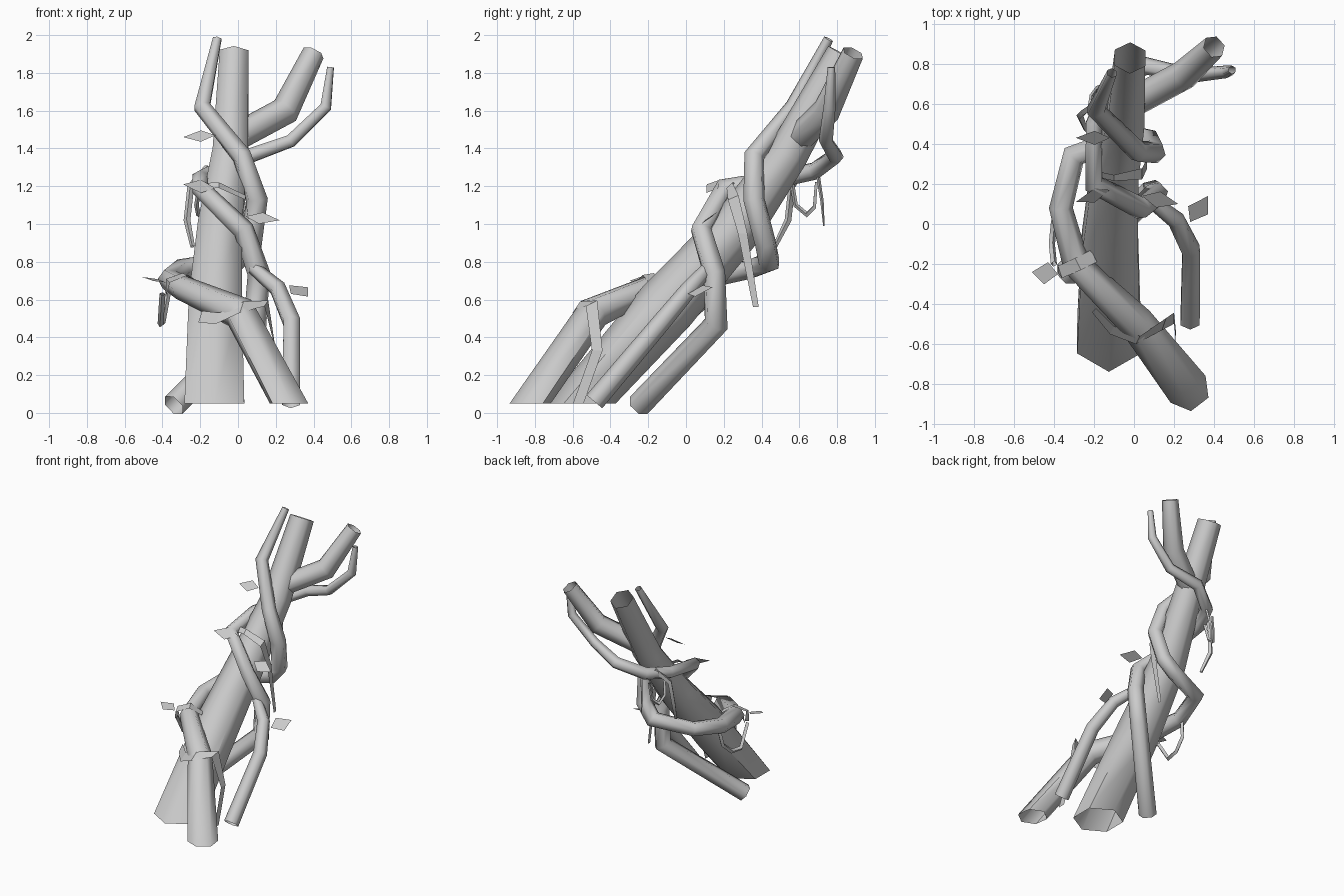
import bpy
import math
from mathutils import Vector

cube = bpy.data.objects.get("Cube")
if cube:
    bpy.data.objects.remove(cube)

# Single bark colour
bark = bpy.data.materials.new("grey_bark")
bark.use_nodes = True
GREY = (0.6, 0.6, 0.6, 1)
bark.diffuse_color = GREY
bark.node_tree.nodes["Principled BSDF"].inputs["Base Color"].default_value = GREY
bark.node_tree.nodes["Principled BSDF"].inputs["Roughness"].default_value = 0.8


def make(name, verts, faces, smooth=True):
    mesh = bpy.data.meshes.new(name)
    mesh.from_pydata(verts, [], faces)
    mesh.materials.append(bark)
    ob = bpy.data.objects.new(name, mesh)
    bpy.context.collection.objects.link(ob)
    if smooth:
        bpy.ops.object.select_all(action='DESELECT')
        ob.select_set(True)
        bpy.context.view_layer.objects.active = ob
        bpy.ops.object.shade_smooth_by_angle(angle=math.radians(62))
    return ob


def tube(name, path, sides=6, flat_base=False):
    """Open mitred tube; path entries are x, y, z, radius."""
    pts = [Vector(p[:3]) for p in path]
    dirs = [(b - a).normalized() for a, b in zip(pts, pts[1:])]
    u = dirs[0].cross(Vector((1, 0, 0))).normalized()
    level = dirs[0].rotation_difference(Vector((0, 0, 1)))
    verts, faces = [], []
    for i, p in enumerate(pts):
        d = dirs[max(i - 1, 0)]
        nxt = dirs[min(i, len(dirs) - 1)]
        n = (d + nxt).normalized()
        v = d.cross(u)
        for k in range(sides):
            a = math.tau * k / sides
            o = (u * math.cos(a) + v * math.sin(a)) * path[i][3]
            if i == 0 and flat_base:
                verts.append(p + level @ o)
            else:
                verts.append(p + o - d * (o.dot(n) / d.dot(n)))
        u = d.rotation_difference(nxt) @ u
    for i in range(len(pts) - 1):
        for k in range(sides):
            a, b = i * sides + k, i * sides + (k + 1) % sides
            faces.append((a, b, b + sides, a + sides))
    return make(name, verts, faces)


def ribbon(name, path, across):
    """Flat strip; across is half of its width vector at each point."""
    verts, faces = [], []
    for p, w in zip(path, across):
        verts += [Vector(p) - Vector(w), Vector(p) + Vector(w)]
    for i in range(0, len(verts) - 2, 2):
        faces.append((i, i + 1, i + 3, i + 2))
    return make(name, verts, faces, False)


def leaf(name, base, tip, side):
    base, tip, side = Vector(base), Vector(tip), Vector(side)
    mid = base.lerp(tip, 0.45)
    return make(name, [base, mid + side, tip, mid - side], [(0, 1, 2, 3)], False)


# Leaning trunk and its upper branch
tube("trunk", [(-.125, -.555, .05, .183), (-.12, -.1, .57, .162), (-.095, .26, .97, .135),
               (-.04, .54, 1.37, .108), (-.02, .83, 1.9, .088)], 6, True)
tube("upper_branch", [(-.02, .6, 1.455, .075), (.25, .745, 1.6, .075), (.4, .885, 1.905, .06)])

# Thick vine: front root, round the left and back, up to a pointed tip
tube("front_vine", [(.27, -.825, .05, .11), (.01, -.49, .53, .088), (-.29, -.2, .66, .067),
                    (-.365, .08, .705, .058), (-.3, .34, .76, .055), (-.02, .44, .8, .058),
                    (.07, .42, .9, .058), (.1, .36, 1.13, .058), (.02, .36, 1.36, .052),
                    (-.19, .57, 1.62, .045), (-.11, .755, 1.98, .026)], 6, True)

# Second vine: back root, over the front of the trunk, round the back to the far tip
tube("back_vine", [(-.34, -.25, .04, .065), (.09, .16, .47, .062), (.11, .15, .74, .06),
                   (.03, .08, .97, .055), (-.2, .2, 1.19, .048), (-.2, .5, 1.24, .046),
                   (-.12, .68, 1.28, .046), (.06, .79, 1.36, .043), (.28, .74, 1.44, .037),
                   (.465, .76, 1.62, .032), (.49, .77, 1.83, .02)])
tube("side_root", [(.08, .12, .77, .035), (.21, .02, .66, .045), (.285, -.13, .48, .05),
                   (.28, -.485, .06, .055)])

# Thin hanging tendrils
tube("left_tendril", [(-.16, .62, 1.3, .02), (-.25, .56, 1.2, .018), (-.27, .54, 1.02, .018),
                      (-.24, .47, .88, .012)], 4)
tube("looped_tendril", [(-.2, .56, 1.22, .012), (-.22, .58, 1.1, .012), (-.21, .64, 1.05, .012),
                        (-.18, .68, 1.09, .012), (-.16, .69, 1.22, .01)], 4)
tube("short_tendril", [(-.1, .7, 1.25, .01), (-.12, .72, 1.12, .009), (-.12, .73, .99, .004)], 4)
tube("low_loop", [(-.36, .11, .7, .016), (-.385, .09, .56, .016), (-.4, 0, .48, .016),
                  (-.41, -.1, .47, .016), (-.4, -.2, .63, .016)], 4)

# Flat ribbons draped over the vines and trunk
ribbon("lower_ribbon",
       [(-.2, -.43, .51), (-.11, -.53, .5), (.02, -.58, .56), (.15, -.5, .58),
        (.2, -.47, .33), (.21, -.57, .05)],
       [(.01, .01, .03), (.01, .02, .03), (.01, .02, .03), (.01, .03, .015),
        (0, .028, 0), (0, .028, 0)])
ribbon("left_ribbon",
       [(-.2, -.16, .68), (-.28, -.2, .735), (-.37, -.24, .7), (-.38, -.22, .63)],
       [(-.015, .03, 0), (-.015, .03, .005), (-.01, .03, .01), (0, .025, .01)])
ribbon("trunk_ribbon",
       [(-.24, .26, 1.2), (-.1, .23, 1.205), (.04, .25, 1.14), (.065, .3, .95), (.065, .37, .56)],
       [(0, .015, .015), (0, .015, .015), (0, .028, .012), (0, .025, 0), (0, .015, 0)])

# Kite-shaped leaves
for label, base, tip, side in [
        ("high", (-.12, .43, 1.47), (-.29, .43, 1.46), (0, .035, .03)),
        ("middle", (-.12, .17, 1.19), (-.29, .11, 1.21), (0, .035, .035)),
        ("front", (.04, .14, 1.04), (.22, .1, 1.02), (.01, .04, .03)),
        ("side", (.28, .01, .63), (.37, .14, .665), (.05, -.02, -.03)),
        ("low", (-.38, -.25, .69), (-.51, -.24, .72), (.01, .055, .005))]:
    leaf(label + "_leaf", base, tip, side)
